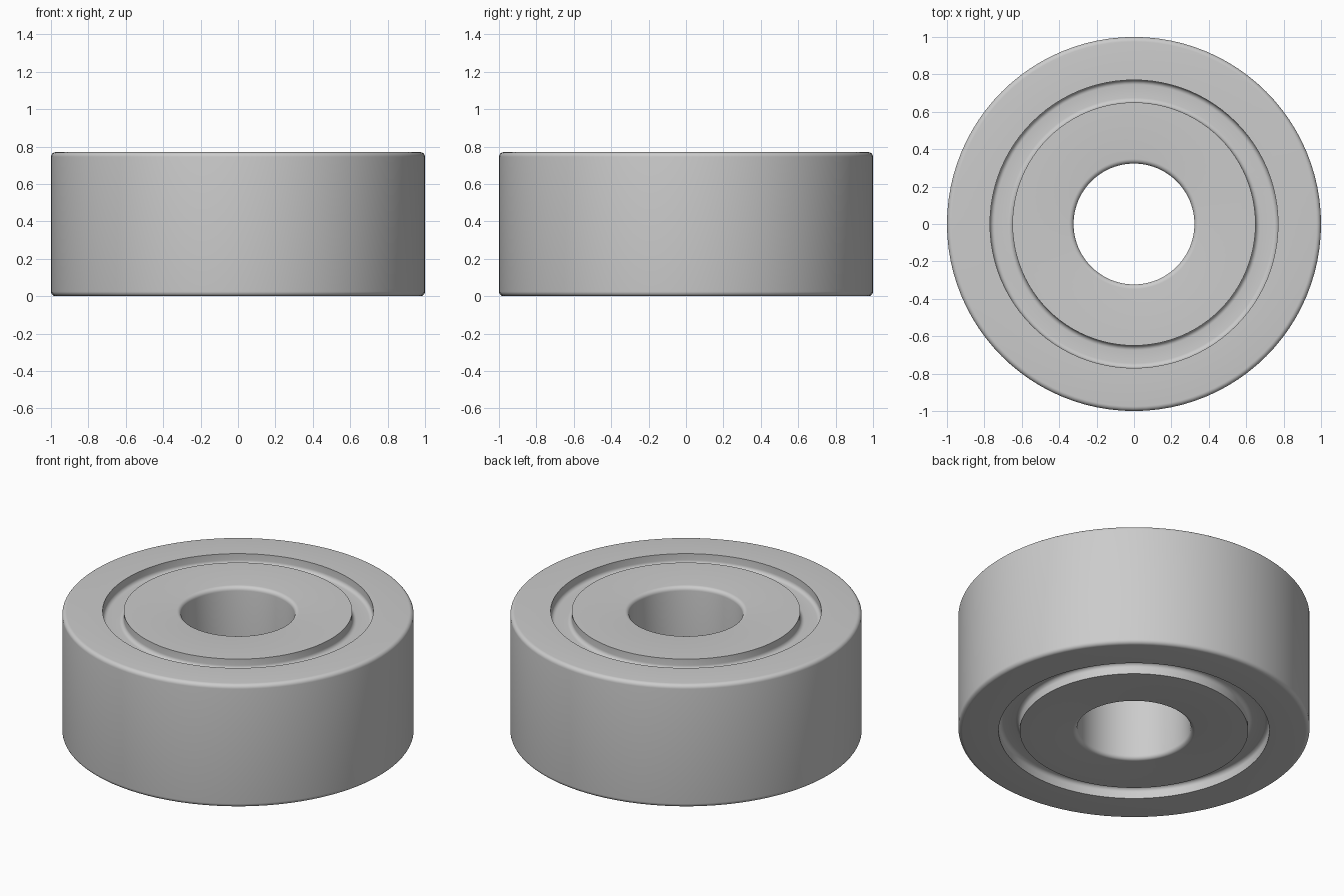
import bpy
import bmesh
from math import cos, sin, pi, radians

# Remove the default cube
cube = bpy.data.objects.get("Cube")
if cube:
    bpy.data.objects.remove(cube, do_unlink=True)

SIDES = 96
HEIGHT = 0.77
OUTER, BORE = 1.0, 0.323
GROOVE_OUT, GROOVE_IN = 0.77, 0.65
DEPTH, FILLET = 0.065, 0.025

# Plain steel
steel = bpy.data.materials.new("steel grey")
steel.use_nodes = True
grey = (0.6, 0.6, 0.6, 1.0)
steel.diffuse_color = grey
steel.node_tree.nodes["Principled BSDF"].inputs["Base Color"].default_value = grey


def arc(r, z, start, end, steps=6):
    """Quarter-round points about the centre (r, z)."""
    angles = [radians(start + (end - start) * i / steps) for i in range(steps + 1)]
    return [(r + FILLET * cos(a), z + FILLET * sin(a)) for a in angles]


# Upper half of the section, from the outside wall to the bore
floor = HEIGHT - DEPTH
upper = arc(OUTER - FILLET, HEIGHT - FILLET, 0, 90)
upper += [(GROOVE_OUT, HEIGHT)]
upper += arc(GROOVE_OUT - FILLET, floor + FILLET, 0, -90)
upper += arc(GROOVE_IN + FILLET, floor + FILLET, 270, 180)
upper += [(GROOVE_IN, HEIGHT)]
upper += arc(BORE + FILLET, HEIGHT - FILLET, 90, 180)

# Mirror it for the underside, then turn the closed section about z
section = upper + [(r, HEIGHT - z) for r, z in reversed(upper)]
bm = bmesh.new()
rings = []
for i in range(SIDES):
    a = 2 * pi * i / SIDES
    rings.append([bm.verts.new((r * cos(a), r * sin(a), z)) for r, z in section])
for i, ring in enumerate(rings):
    following = rings[(i + 1) % SIDES]
    for j in range(len(section)):
        k = (j + 1) % len(section)
        bm.faces.new((ring[j], following[j], following[k], ring[k]))
bmesh.ops.recalc_face_normals(bm, faces=bm.faces)

mesh = bpy.data.meshes.new("bearing_ring")
bm.to_mesh(mesh)
bm.free()
mesh.materials.append(steel)
bearing = bpy.data.objects.new("bearing_ring", mesh)
bpy.context.collection.objects.link(bearing)

# Smooth rounds, crisp groove rims
bpy.ops.object.select_all(action="DESELECT")
bearing.select_set(True)
bpy.context.view_layer.objects.active = bearing
bpy.ops.object.shade_smooth_by_angle(angle=radians(35))
